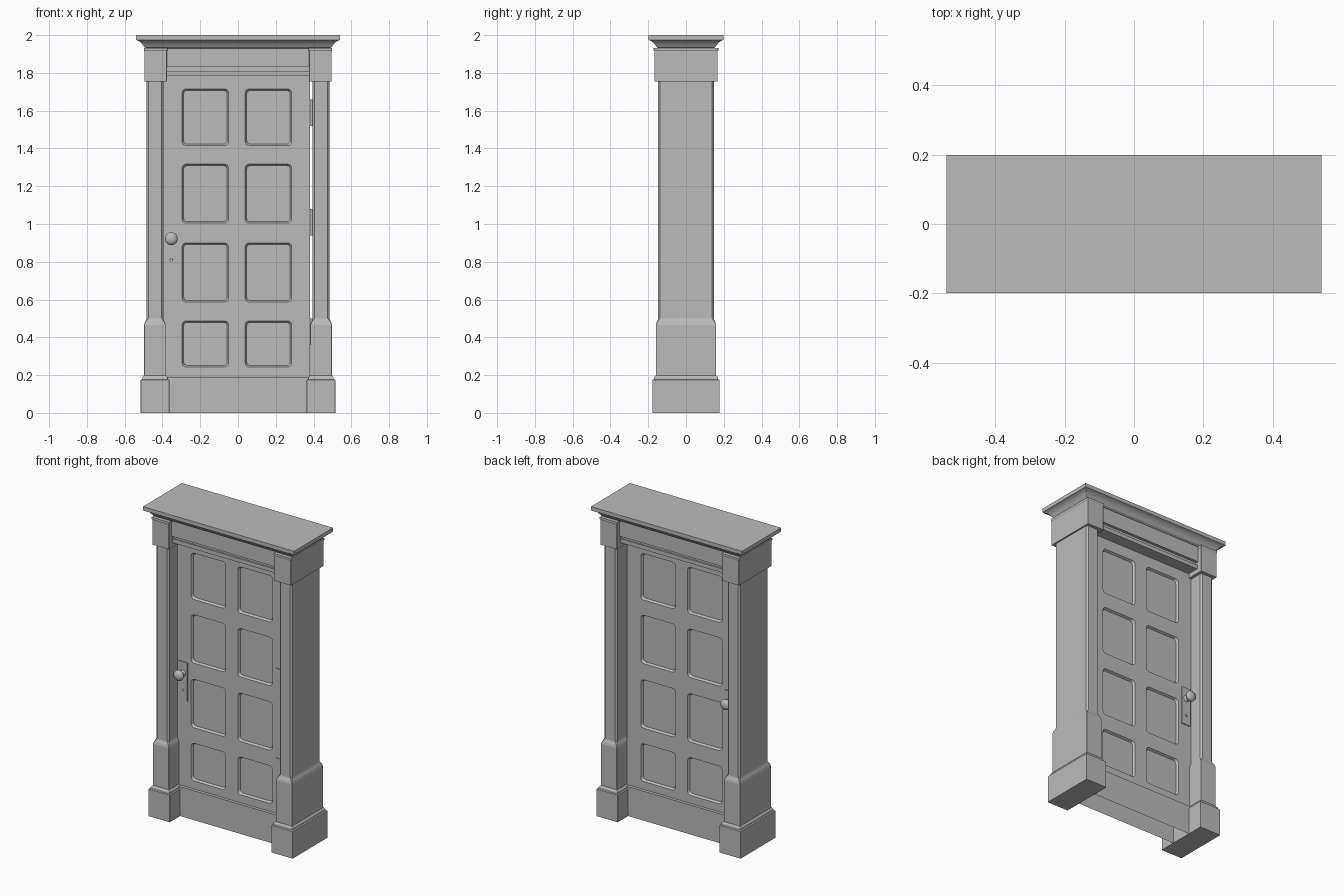
import bpy, bmesh, math
from mathutils import Matrix, Vector

cube = bpy.data.objects.get("Cube")
if cube:
    bpy.data.objects.remove(cube, do_unlink=True)

grey = bpy.data.materials.new("plain grey")
grey.use_nodes = True
grey.diffuse_color = (0.5, 0.5, 0.5, 1)
grey.node_tree.nodes["Principled BSDF"].inputs["Base Color"].default_value = (0.5, 0.5, 0.5, 1)

DOOR_X, DOOR_Y = -0.006, 0.055


def finish(name, bm, smooth=False):
    bmesh.ops.recalc_face_normals(bm, faces=bm.faces)
    mesh = bpy.data.meshes.new(name)
    bm.to_mesh(mesh)
    bm.free()
    mesh.materials.append(grey)
    for p in mesh.polygons:
        p.use_smooth = smooth
    obj = bpy.data.objects.new(name, mesh)
    bpy.context.collection.objects.link(obj)
    return obj


def loft(bm, rings):
    """Skin a stack of equal-length rings and cap both ends."""
    loops = [[bm.verts.new(p) for p in ring] for ring in rings]
    n = len(loops[0])
    for a, b in zip(loops, loops[1:]):
        for i in range(n):
            bm.faces.new((a[i], a[(i + 1) % n], b[(i + 1) % n], b[i]))
    bm.faces.new(loops[0])
    bm.faces.new(loops[-1])


def chamfered(hx, hy, c):
    """Rectangle outline with cut corners."""
    return [(hx, -hy + c), (hx, hy - c), (hx - c, hy), (-hx + c, hy),
            (-hx, hy - c), (-hx, -hy + c), (-hx + c, -hy), (hx - c, -hy)]


def rounded(hx, hz, r, steps=4):
    """Rectangle outline with rounded corners."""
    pts = []
    for k, (sx, sz) in enumerate(((1, 1), (-1, 1), (-1, -1), (1, -1))):
        for i in range(steps + 1):
            a = math.pi / 2 * (k + i / steps)
            pts.append((sx * (hx - r) + r * math.cos(a), sz * (hz - r) + r * math.sin(a)))
    return pts


def box(name, x0, x1, hy, z0, z1, open_bottom=False):
    bm = bmesh.new()
    loft(bm, [[(x0, -hy, z), (x1, -hy, z), (x1, hy, z), (x0, hy, z)] for z in (z0, z1)])
    if open_bottom:
        low = [f for f in bm.faces if all(v.co.z < z0 + 0.001 for v in f.verts)]
        bmesh.ops.delete(bm, geom=low, context='FACES_ONLY')
    return finish(name, bm)


def stack(name, cx, rows):
    """Stacked outline sections: height, half width, half depth, corner cut."""
    bm = bmesh.new()
    loft(bm, [[(cx + x, y, z) for x, y in chamfered(hx, hy, c)] for z, hx, hy, c in rows])
    return finish(name, bm)


# Columns: plinth, base block, shaft and capital on each side
for side, label in ((1, "left"), (-1, "right")):
    stack(label + "_plinth", side * 0.439, [
        (0, 0.076, 0.178, 0.001), (0.175, 0.076, 0.178, 0.001),
        (0.178, 0.068, 0.17, 0.001), (0.188, 0.067, 0.168, 0.001),
        (0.198, 0.059, 0.161, 0.001)])
    stack(label + "_base_block", side * 0.44, [
        (0.19, 0.057, 0.159, 0.001), (0.465, 0.057, 0.159, 0.001),
        (0.48, 0.053, 0.155, 0.003), (0.49, 0.048, 0.15, 0.005),
        (0.5, 0.045, 0.147, 0.008)])
    stack(label + "_shaft", side * 0.44, [
        (0.49, 0.045, 0.147, 0.01), (1.77, 0.045, 0.147, 0.01)])
    stack(label + "_capital", side * 0.436, [
        (1.755, 0.059, 0.168, 0.001), (1.915, 0.059, 0.168, 0.001),
        (1.92, 0.062, 0.171, 0.001), (1.932, 0.062, 0.171, 0.001)])

# Cornice: moulded sections all round, flat on top
stack("cornice", 0, [(z, 0.54 - inset, 0.199 - inset, 0.0005) for z, inset in (
    (1.93, 0.055), (1.936, 0.044), (1.945, 0.038), (1.956, 0.03),
    (1.966, 0.019), (1.972, 0.008), (1.975, 0.0), (2.0, 0.0))])

# Header beam with a groove and a lower moulding
box("header", -0.4, 0.4, 0.14, 1.83, 1.932)
box("header_groove", -0.4, 0.4, 0.122, 1.808, 1.83)
box("header_moulding", -0.4, 0.4, 0.132, 1.785, 1.81)

# Threshold between the plinths
box("threshold", -0.372, 0.372, 0.072, 0, 0.19, open_bottom=True)

# Door slab with sunk panels on both faces
door = box("door", DOOR_X - 0.388, DOOR_X + 0.388, DOOR_Y, 0.192, 1.79)
bm = bmesh.new()
for z0, z1 in ((0.243, 0.487), (0.587, 0.9), (1.004, 1.317), (1.415, 1.715)):
    for sx in (-1, 1):
        for sy in (-1, 1):
            rings = []
            for y, grow in ((DOOR_Y + 0.006, 0.003), (DOOR_Y - 0.014, -0.008)):
                outline = rounded(0.123 + grow, (z1 - z0) / 2 + grow, 0.02)
                rings.append([(DOOR_X + sx * 0.167 + x, sy * y, (z0 + z1) / 2 + z)
                              for x, z in outline])
            loft(bm, rings)
cutter = finish("panel_cutter", bm)
cutter.hide_render = True
mod = door.modifiers.new("panels", 'BOOLEAN')
mod.operation, mod.solver, mod.object = 'DIFFERENCE', 'EXACT', cutter
bpy.context.view_layer.update()
door.data = bpy.data.meshes.new_from_object(
    door.evaluated_get(bpy.context.evaluated_depsgraph_get()))
door.modifiers.clear()
bpy.data.objects.remove(cutter, do_unlink=True)

# Lock plates, keyhole covers and turned knobs, front and back
for sy, label in ((-1, "front"), (1, "back")):
    bm = bmesh.new()
    loft(bm, [[(-0.353 + x, sy * y, 0.87 + z) for x, z in chamfered(0.033, 0.125, 0.002)]
              for y in (DOOR_Y - 0.002, DOOR_Y + 0.006)])
    finish(label + "_lock_plate", bm)

    bm = bmesh.new()
    bmesh.ops.create_cone(bm, cap_ends=True, segments=12, radius1=0.01, radius2=0.008, depth=0.012,
                          matrix=Matrix.Translation((-0.353, sy * (DOOR_Y + 0.004), 0.81))
                          @ Matrix.Rotation(math.pi / 2 * -sy, 4, 'X'))
    finish(label + "_keyhole_cover", bm)

    bm = bmesh.new()
    profile = ((0.056, 0.022), (0.065, 0.02), (0.068, 0.011), (0.078, 0.011), (0.084, 0.022),
               (0.092, 0.031), (0.101, 0.034), (0.11, 0.031), (0.117, 0.022), (0.121, 0.009))
    loft(bm, [[(-0.353 + r * math.cos(i * math.tau / 24), sy * y,
                0.922 + r * math.sin(i * math.tau / 24)) for i in range(24)]
              for y, r in profile])
    finish(label + "_knob", bm, smooth=True)

# Scalloped strap hinges with barrels on the front
half = [(0.39, 0.06), (0.372, 0.065), (0.367, 0.1), (0.345, 0.12), (0.31, 0.122), (0.325, 0.106),
        (0.319, 0.085), (0.335, 0.06), (0.325, 0.03)]
outline = half + [(0.338, 0)] + [(x, -z) for x, z in reversed(half)]
for label, zc in (("lower", 0.43), ("middle", 1.01), ("upper", 1.59)):
    bm = bmesh.new()
    loft(bm, [[(x, -y, zc + z) for x, z in outline] for y in (DOOR_Y - 0.001, DOOR_Y + 0.004)])
    finish(label + "_hinge_strap", bm)
    bm = bmesh.new()
    bmesh.ops.create_cone(bm, cap_ends=True, segments=12, radius1=0.007, radius2=0.007,
                          depth=0.14, matrix=Matrix.Translation((0.388, -0.06, zc)))
    finish(label + "_hinge_barrel", bm)
